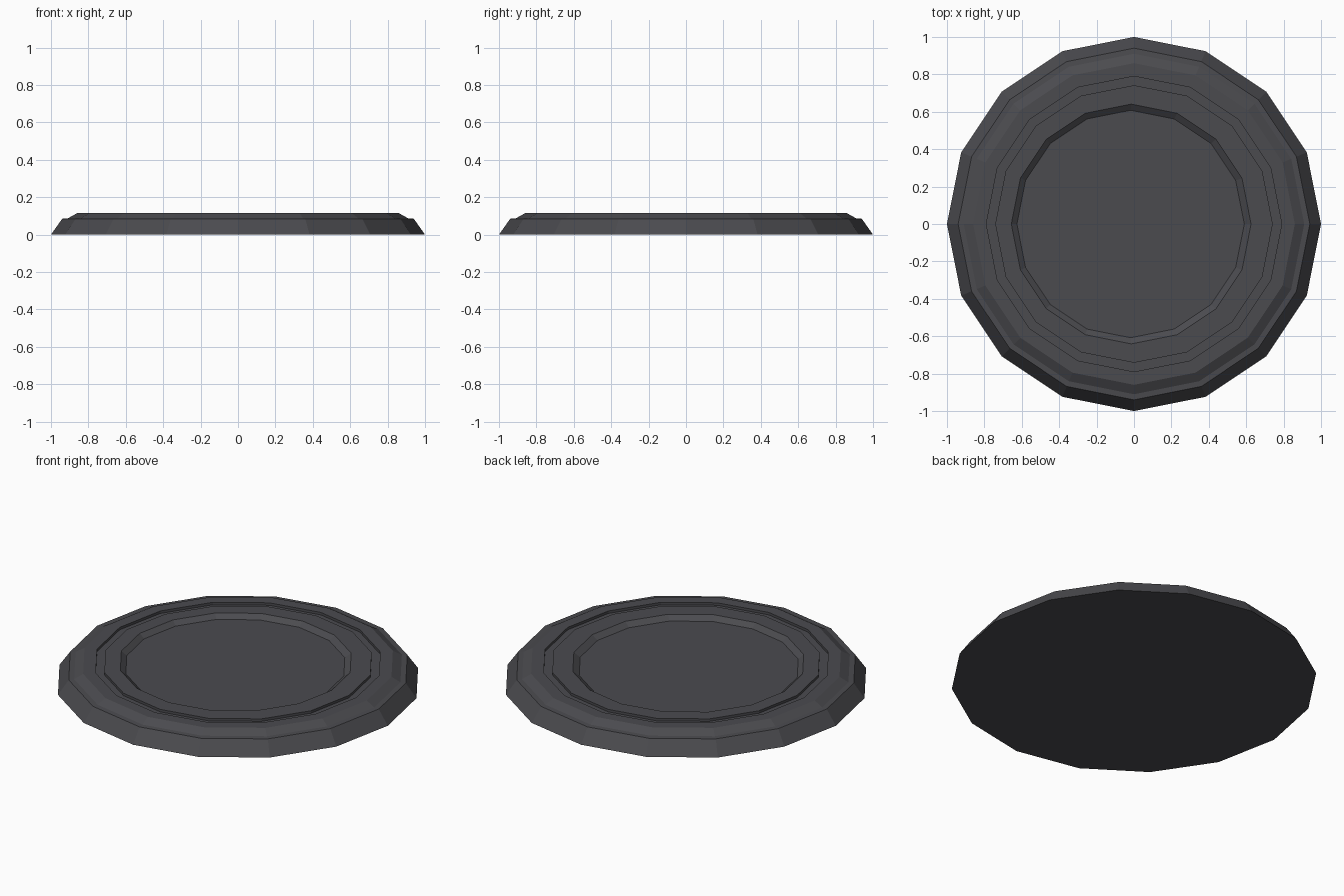
import bpy, bmesh
from math import cos, sin, tau

if "Cube" in bpy.data.objects:
    bpy.data.objects.remove(bpy.data.objects["Cube"])

SIDES = 16

# Profile from the outer foot to the recessed floor: radius, height, x offset
PROFILE = [
    (1.00, 0.0, 0), (0.94, 0.085, 0), (0.91, 0.087, 0),       # sloped rim and ledge
    (0.86, 0.115, 0), (0.79, 0.115, 0),                       # bevel and outer ring
    (0.79, 0.10, 0), (0.742, 0.10, 0), (0.742, 0.115, 0),     # shallow groove
    (0.641, 0.115, -0.015), (0.608, 0.09, -0.018),            # recess wall
]

bm = bmesh.new()
rings = [[bm.verts.new((r * cos(tau * i / SIDES) + dx, r * sin(tau * i / SIDES), z))
          for i in range(SIDES)] for r, z, dx in PROFILE]
for a, b in zip(rings, rings[1:]):
    for i in range(SIDES):
        j = (i + 1) % SIDES
        bm.faces.new((a[i], a[j], b[j], b[i]))

# Underside and recessed floor
bm.faces.new(rings[0][::-1])
bm.faces.new(rings[-1])
bmesh.ops.recalc_face_normals(bm, faces=bm.faces)

mesh = bpy.data.meshes.new("round_base")
bm.to_mesh(mesh)
bm.free()
base = bpy.data.objects.new("round_base", mesh)
bpy.context.collection.objects.link(base)

# Dark grey finish
mat = bpy.data.materials.new("dark_grey")
mat.diffuse_color = (0.07, 0.07, 0.078, 1)
mat.use_nodes = True
mat.node_tree.nodes["Principled BSDF"].inputs["Base Color"].default_value = mat.diffuse_color
mesh.materials.append(mat)
